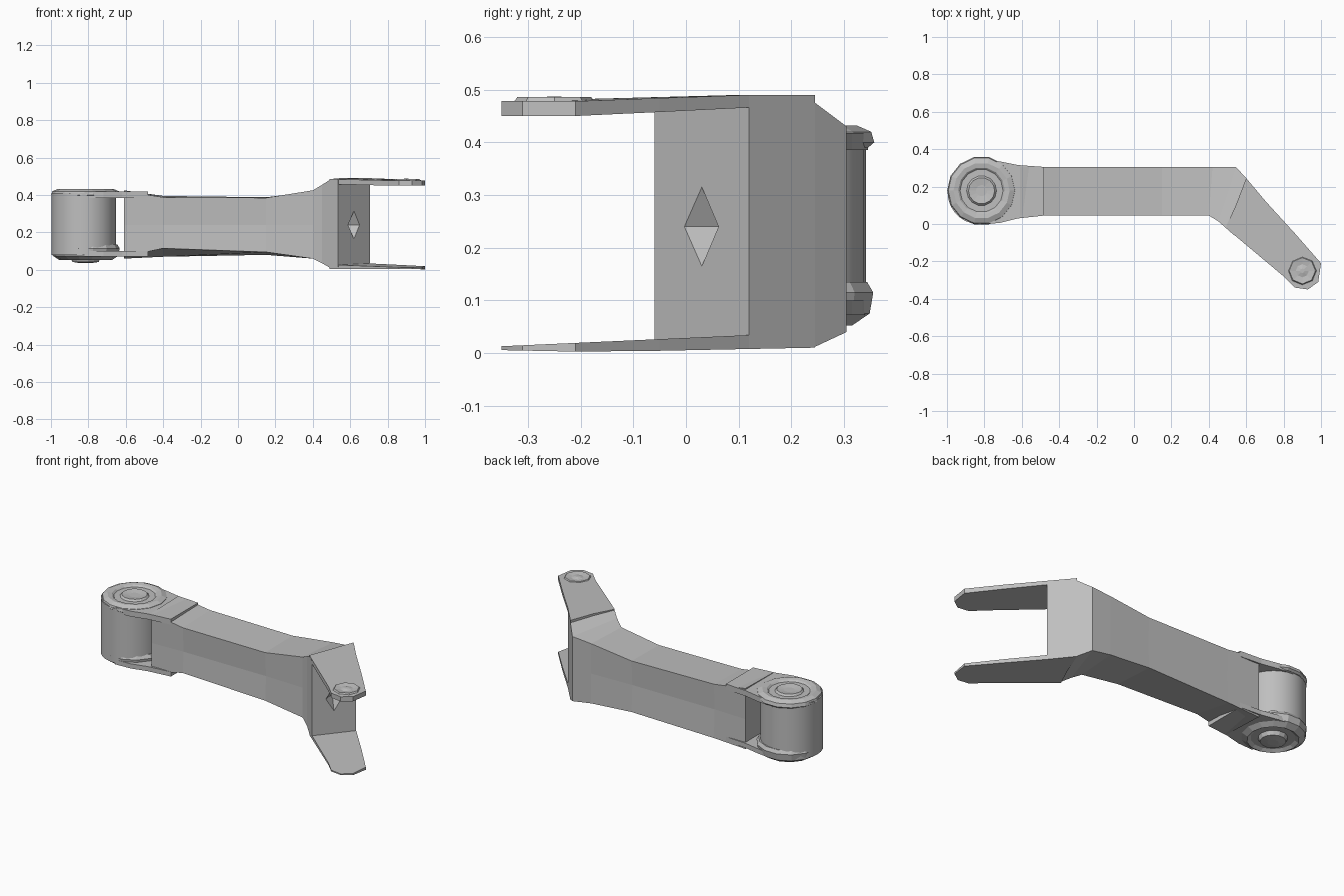
import bpy, bmesh, math
from mathutils import Vector

cube = bpy.data.objects.get("Cube")
if cube:
    bpy.data.objects.remove(cube, do_unlink=True)

grey = bpy.data.materials.new("plain_grey")
grey.use_nodes = True
grey.diffuse_color = (0.52, 0.52, 0.52, 1)
grey.node_tree.nodes["Principled BSDF"].inputs["Base Color"].default_value = (0.52, 0.52, 0.52, 1)


def finish(name, bm):
    bmesh.ops.recalc_face_normals(bm, faces=bm.faces)
    mesh = bpy.data.meshes.new(name)
    bm.to_mesh(mesh)
    bm.free()
    mesh.materials.append(grey)
    obj = bpy.data.objects.new(name, mesh)
    bpy.context.collection.objects.link(obj)
    return obj


def loft(name, rings):
    """Skin closed rings of points and cap both ends."""
    bm = bmesh.new()
    loops = [[bm.verts.new(p) for p in ring] for ring in rings]
    n = len(loops[0])
    for a, b in zip(loops, loops[1:]):
        for i in range(n):
            j = (i + 1) % n
            bm.faces.new((a[i], a[j], b[j], b[i]))
    bm.faces.new(loops[0])
    bm.faces.new(loops[-1])
    return finish(name, bm)


def plate(name, outline, low, high):
    """Flat outline with lower and upper heights given by y."""
    return loft(name, [[(x, y, f(y)) for x, y in outline] for f in (low, high)])


def lathe(name, centre, profile, sides):
    rings = []
    for r, z in profile:
        rings.append([(centre[0] + r * math.cos(math.tau * i / sides),
                       centre[1] + r * math.sin(math.tau * i / sides), z)
                      for i in range(sides)])
    return loft(name, rings)


# Bent beam: front edge, back edge, then front and back heights (low, high)
sections = [
    ((-0.61, 0.045), (-0.61, 0.305), (0.07, 0.42), (0.06, 0.425)),
    ((-0.40, 0.045), (-0.40, 0.305), (0.115, 0.388), (0.07, 0.395)),
    ((0.15, 0.045), (0.15, 0.305), (0.095, 0.385), (0.08, 0.388)),
    ((0.40, 0.045), (0.42, 0.305), (0.06, 0.425), (0.06, 0.42)),
    ((0.45, 0.015), (0.545, 0.305), (0.035, 0.455), (0.04, 0.43)),
    ((0.49, -0.02), (0.60, 0.245), (0.012, 0.48), (0.012, 0.475)),
    ((0.535, -0.06), (0.705, 0.12), (0.015, 0.48), (0.015, 0.485)),
]
rings = []
for k, (front, back, fz, bz) in enumerate(sections):
    f, b = Vector(front), Vector(back)
    inward = (b - f).normalized() * (0.008 if 0 < k < 3 else 0)
    fm, bmid = f + inward, b - inward
    rings.append([(*f, fz[0]), (*fm, 0.24), (*f, fz[1]),
                  (*b, bz[1]), (*bmid, 0.24), (*b, bz[0])])
beam = loft("bent_beam", rings)

# Diamond recess in the web between the fork arms
bm = bmesh.new()
mid = Vector((0.62, 0.03, 0.24))
side, out = Vector((0.7, 0.7, 0)), Vector((0.7, -0.7, 0))
corners = [bm.verts.new(mid + out * 0.02 + d) for d in
           (side * 0.06, Vector((0, 0, 0.1)), side * -0.06, Vector((0, 0, -0.1)))]
tip = bm.verts.new(mid - out * 0.06)
bm.faces.new(corners)
for i in range(4):
    bm.faces.new((corners[i], corners[(i + 1) % 4], tip))
cutter = finish("recess_cutter", bm)
cutter.hide_render = True
cutter.hide_set(True)
cut = beam.modifiers.new("recess", 'BOOLEAN')
cut.object = cutter
cut.solver = 'EXACT'

# Fork arms at the bent end
fork = [(0.49, -0.02), (0.80, -0.28), (0.86, -0.34), (0.93, -0.35), (0.985, -0.31),
        (1.0, -0.21), (0.86, -0.05), (0.705, 0.12), (0.60, 0.245), (0.545, 0.1)]
plate("upper_fork_arm", fork,
      lambda y: 0.45 + max(0, y + 0.2) * 0.05,
      lambda y: 0.478 + min(0.012, max(0, y + 0.2) * 0.04))
plate("lower_fork_arm", fork,
      lambda y: 0.002 + abs(y + 0.17) * 0.02,
      lambda y: 0.013 + max(0, y + 0.35) * 0.045)
lathe("fork_tip_boss", (0.9, -0.25),
      [(0.085, 0.465), (0.07, 0.486), (0.035, 0.481), (0.012, 0.487)], 8)

# Cheeks that carry the knuckle, leaving a gap beside the barrel
cheek = [(-0.82, 0.0), (-0.72, 0.005), (-0.62, 0.03), (-0.48, 0.045),
         (-0.48, 0.305), (-0.62, 0.315), (-0.72, 0.335), (-0.82, 0.345)]
plate("upper_cheek", cheek, lambda y: 0.385, lambda y: 0.418)
plate("lower_cheek", cheek, lambda y: 0.072, lambda y: 0.1)

# Knuckle barrel with dished end caps
hub = (-0.825, 0.17)
barrel = lathe("knuckle_barrel", hub, [(0.172, 0.08), (0.172, 0.41)], 28)
cap_hub = (-0.815, 0.178)
lathe("upper_cap", cap_hub,
      [(0.172, 0.39), (0.184, 0.4), (0.178, 0.42), (0.15, 0.432), (0.125, 0.428),
       (0.115, 0.419), (0.08, 0.419), (0.07, 0.43), (0.03, 0.424)], 14)
lathe("lower_cap", cap_hub,
      [(0.17, 0.135), (0.182, 0.115), (0.175, 0.075), (0.14, 0.052), (0.12, 0.065),
       (0.08, 0.065), (0.07, 0.042), (0.03, 0.036)], 14)

# Smooth only the round barrel
bpy.ops.object.select_all(action='DESELECT')
barrel.select_set(True)
bpy.context.view_layer.objects.active = barrel
bpy.ops.object.shade_smooth_by_angle(angle=math.radians(35))
